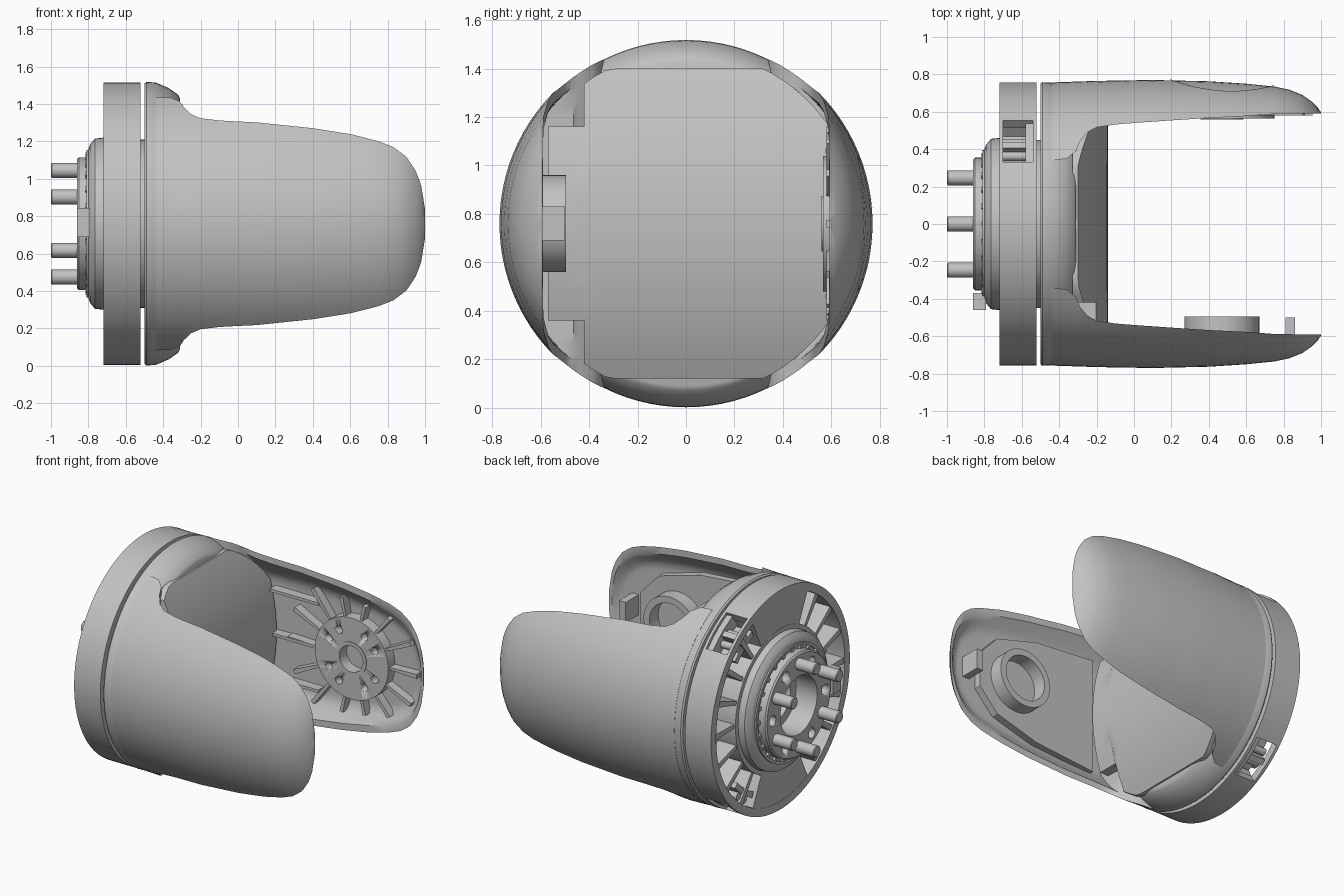
import bpy
import bmesh
from math import sin, cos, acos, hypot, sqrt, pi, radians

cube = bpy.data.objects.get("Cube")
if cube:
    bpy.data.objects.remove(cube)

CZ = 0.76            # height of the main axis
JX = 0.47            # position of the fork's cross axis
J = (JX, CZ)

grey = bpy.data.materials.new("machined grey")
grey.use_nodes = True
grey.diffuse_color = (0.54, 0.54, 0.54, 1)
grey.node_tree.nodes["Principled BSDF"].inputs["Base Color"].default_value = grey.diffuse_color


def loft(name, rows, wrap=True, loop=False, caps=True, angle=30):
    """Skin rows of points; wrap closes each row, loop joins last row to first."""
    bm = bmesh.new()
    grid = [[bm.verts.new(p) for p in row] for row in rows]
    n, m = len(grid), len(grid[0])
    for i in range(n if loop else n - 1):
        a, b = grid[i], grid[(i + 1) % n]
        for j in range(m if wrap else m - 1):
            k = (j + 1) % m
            bm.faces.new((a[j], a[k], b[k], b[j]))
    if caps and wrap and not loop:
        bm.faces.new(grid[0])
        bm.faces.new(grid[-1])
    bmesh.ops.remove_doubles(bm, verts=bm.verts, dist=0.0002)
    bmesh.ops.recalc_face_normals(bm, faces=bm.faces)
    mesh = bpy.data.meshes.new(name)
    bm.to_mesh(mesh)
    bm.free()
    mesh.materials.append(grey)
    ob = bpy.data.objects.new(name, mesh)
    bpy.context.collection.objects.link(ob)
    bpy.ops.object.select_all(action="DESELECT")
    ob.select_set(True)
    bpy.context.view_layer.objects.active = ob
    bpy.ops.object.shade_smooth_by_angle(angle=radians(angle))
    return ob


def spin(a, t, r, axis, c):
    if axis == "x":
        return (t, c[0] + r * cos(a), c[1] + r * sin(a))
    return (c[0] + r * cos(a), t, c[1] + r * sin(a))


def solid(name, profile, axis="x", c=(0, CZ), n=64):
    """Capped solid of revolution from (position, radius) pairs."""
    return loft(name, [[spin(2 * pi * i / n, t, r, axis, c) for i in range(n)]
                       for t, r in profile])


def sweep(name, t0, t1, r0, r1, axis="x", c=(0, CZ), n=64, arc=None):
    """Rectangular section swept round an axis: full ring, or arc in degrees."""
    sect = [(t0, r0), (t1, r0), (t1, r1), (t0, r1)]
    a0, a1 = arc or (0, 360)
    rows = [[spin(radians(a0 + (a1 - a0) * i / n), t, r, axis, c) for t, r in sect]
            for i in range(n + 1 if arc else n)]
    return loft(name, rows, loop=arc is None)


def box(name, x, y, z):
    return loft(name, [[(x[0], y[0], h), (x[1], y[0], h), (x[1], y[1], h), (x[0], y[1], h)]
                       for h in z])


def drill(target, t0, t1, radius, spread, angles, axis, c):
    """Cut round holes spaced about an axis."""
    for deg in angles:
        a = radians(deg)
        cut = solid("hole_cutter", [(t0, radius), (t1, radius)], axis,
                    (c[0] + spread * cos(a), c[1] + spread * sin(a)), 16)
        cut.hide_render = cut.hide_viewport = True
        mod = target.modifiers.new("hole", "BOOLEAN")
        mod.object = cut
        mod.solver = "EXACT"


def interp(table, x):
    for (x0, v0), (x1, v1) in zip(table, table[1:]):
        if x <= x1:
            return v0 + (v1 - v0) * (x - x0) / (x1 - x0)
    return table[-1][1]


# Fork cheeks: a revolved outer skin opened by a slot, with a shallow pocket inside
OUTER = [(-0.5, 0.755), (-0.2, 0.765), (0.1, 0.77), (0.4, 0.763), (0.6, 0.75), (0.75, 0.735),
         (0.83, 0.718), (0.9, 0.69), (0.95, 0.655), (0.98, 0.625), (1.0, 0.597)]
SLOT = [(-0.5, 0.33), (-0.36, 0.35), (-0.31, 0.39), (-0.29, 0.44), (-0.25, 0.49), (-0.2, 0.517),
        (-0.1, 0.532), (0, 0.54), (0.2, 0.554), (0.4, 0.567), (0.6, 0.577), (0.75, 0.588),
        (1.0, 0.592)]
STATIONS = sorted({x for x, _ in OUTER + SLOT if x > -0.45}
                  | {-0.44, -0.27, -0.265, -0.15, 0.3, 0.5, 0.68, 0.79, 0.87, 0.925, 0.965})
FLOOR = 0.64
K = 24


def cheek(name, side):
    rows = []
    for x in STATIONS:
        r, s = interp(OUTER, x), interp(SLOT, x)
        floor = FLOOR if x > -0.268 else s
        half = acos(s / r)
        ri = r - 0.03
        inner = acos(min(1, s / ri))
        steps = [2 * i / K - 1 for i in range(K + 1)]
        row = [(x, side * r * cos(half * u), CZ + r * sin(half * u)) for u in steps]
        row += [(x, side * max(s, min(ri * cos(inner * u), floor)), CZ - ri * sin(inner * u))
                for u in steps]
        rows.append(row)
    loft(name, rows, angle=35)


cheek("front_cheek", -1)
cheek("back_cheek", 1)


def rib(name, deg, half):
    """Radial stiffener about the cross axis, ending at the inside of the skin."""
    a, rho = radians(deg), 0.3
    while rho < 0.5 and hypot(FLOOR, rho * sin(a)) < interp(OUTER, JX + rho * cos(a)) - 0.012:
        rho += 0.005
    sweep(name, 0.58, FLOOR + 0.005, 0.27, rho, "y", J, 1, (deg - half, deg + half))


# Collar behind the fork, its bearing neck, and the bulging bulkhead across it
solid("collar", [(-0.5, 0.75), (-0.49, 0.758), (-0.44, 0.755), (-0.37, 0.725),
                 (-0.32, 0.69), (-0.31, 0.67)], n=96)
solid("bearing_neck", [(-0.53, 0.45), (-0.49, 0.45)])
bulkhead = []
for y in [-0.57, -0.5, -0.421] + [-0.42 + 1.04 * i / 24 for i in range(25)]:
    h = 0.4 if y < -0.4205 else min(0.64, sqrt(0.715 ** 2 - y * y))
    arc = [h * (2 * j / 24 - 1) for j in range(25)]
    bulkhead.append([(-0.14 - d * d / 2.58, y, CZ + d) for d in arc]
                    + [(-0.33, y, CZ + h), (-0.33, y, CZ - h)])
loft("bulkhead", bulkhead)

# Rear ring: skin with two service notches, front plate, solid sectors and ribs
for a0, a1 in ((-43, 43), (64, 296)):
    sweep("ring_skin", -0.72, -0.52, 0.7, 0.756, arc=(a0, a1), n=int((a1 - a0) / 4))
for a0, a1 in ((43, 64), (-64, -43)):
    sweep("notch_rim", -0.72, -0.7, 0.7, 0.756, arc=(a0, a1), n=5)
    sweep("notch_rim", -0.54, -0.52, 0.7, 0.756, arc=(a0, a1), n=5)
    sweep("notch_floor", -0.7, -0.54, 0.6, 0.64, arc=(a0, a1), n=5)
solid("ring_plate", [(-0.58, 0.735), (-0.52, 0.735)])
sweep("ring_inner_wall", -0.72, -0.56, 0.44, 0.49)
for mid in (90, 270):
    sweep("ring_solid_sector", -0.718, -0.56, 0.47, 0.73, arc=(mid - 25, mid + 25), n=14)
for base in (0, 180):
    for a in range(-54, 55, 18):
        sweep("ring_rib", -0.71, -0.56, 0.47, 0.72, arc=(base + a - 1.6, base + a + 1.6), n=1)
for deg in (50, 57, -50, -57):
    a = radians(deg)
    solid("notch_bolt", [(-0.7, 0.025), (-0.56, 0.025)],
          c=(0.665 * cos(a), CZ + 0.665 * sin(a)), n=16)

# Hub: stepped flange with an open bore, key block and drive pins
hub = solid("hub", [(-0.56, 0.45), (-0.72, 0.46), (-0.765, 0.455), (-0.79, 0.425), (-0.8, 0.4),
                    (-0.8, 0.355), (-0.85, 0.355), (-0.86, 0.345), (-0.86, 0.2), (-0.7, 0.2),
                    (-0.7, 0.14), (-0.6, 0.14)])
drill(hub, -0.9, -0.8, 0.035, 0.285, range(0, 360, 60), "x", (0, CZ))
sweep("hub_groove_lip", -0.81, -0.79, 0.375, 0.395)
for i in range(24):
    sweep("hub_tooth", -0.815, -0.79, 0.35, 0.38, arc=(i * 15 - 2, i * 15 + 2), n=1)
box("hub_key_block", (-0.86, -0.79), (-0.46, -0.37), (0.69, 0.845))
for i in range(6):
    a = radians(30 + 60 * i)
    solid("drive_pin", [(-0.8, 0.04), (-0.995, 0.04), (-1.0, 0.035)],
          c=(0.285 * cos(a), CZ + 0.285 * sin(a)), n=24)

# Back cheek interior: bearing disc with bolt holes and radial ribs
disc = sweep("bearing_disc", 0.565, 0.66, 0.09, 0.28, "y", J)
drill(disc, 0.5, 0.62, 0.026, 0.2, [d + o for d in (45, 135, 225, 315) for o in (-16, 16)], "y", J)
sweep("bearing_lip", 0.56, 0.6, 0.09, 0.115, "y", J)
for i in range(14):
    rib("cheek_rib", 360 * i / 14, 1.8)
for z in (0.46, 0.76, 1.06):
    box("cheek_long_rib", (-0.16, 0.21), (0.575, 0.645), (z - 0.01, z + 0.01))

# Front cheek interior: raised tapering panel, ring boss and stop block
half_panel = [(-0.16, 0.4), (0.3, 0.36), (0.62, 0.27), (0.76, 0.12)]
outline = [(x, CZ + h) for x, h in half_panel] + [(x, CZ - h) for x, h in reversed(half_panel)]
loft("front_panel", [[(x, y, z) for x, z in outline] for y in (-0.645, -0.59)])
sweep("ring_boss", -0.6, -0.495, 0.155, 0.2, "y", J)
box("stop_block", (0.81, 0.86), (-0.65, -0.5), (0.69, 0.83))

# Thin circular seam of the access cap on the back cheek
seam = []
for i in range(72):
    a = 2 * pi * i / 72
    row = []
    for r in (0.27, 0.279):
        x, d = JX + r * cos(a), r * sin(a)
        row.append((x, sqrt(interp(OUTER, x) ** 2 - d * d) + 0.004, CZ + d))
    seam.append(row)
loft("cap_seam", seam, wrap=False, loop=True, caps=False)
